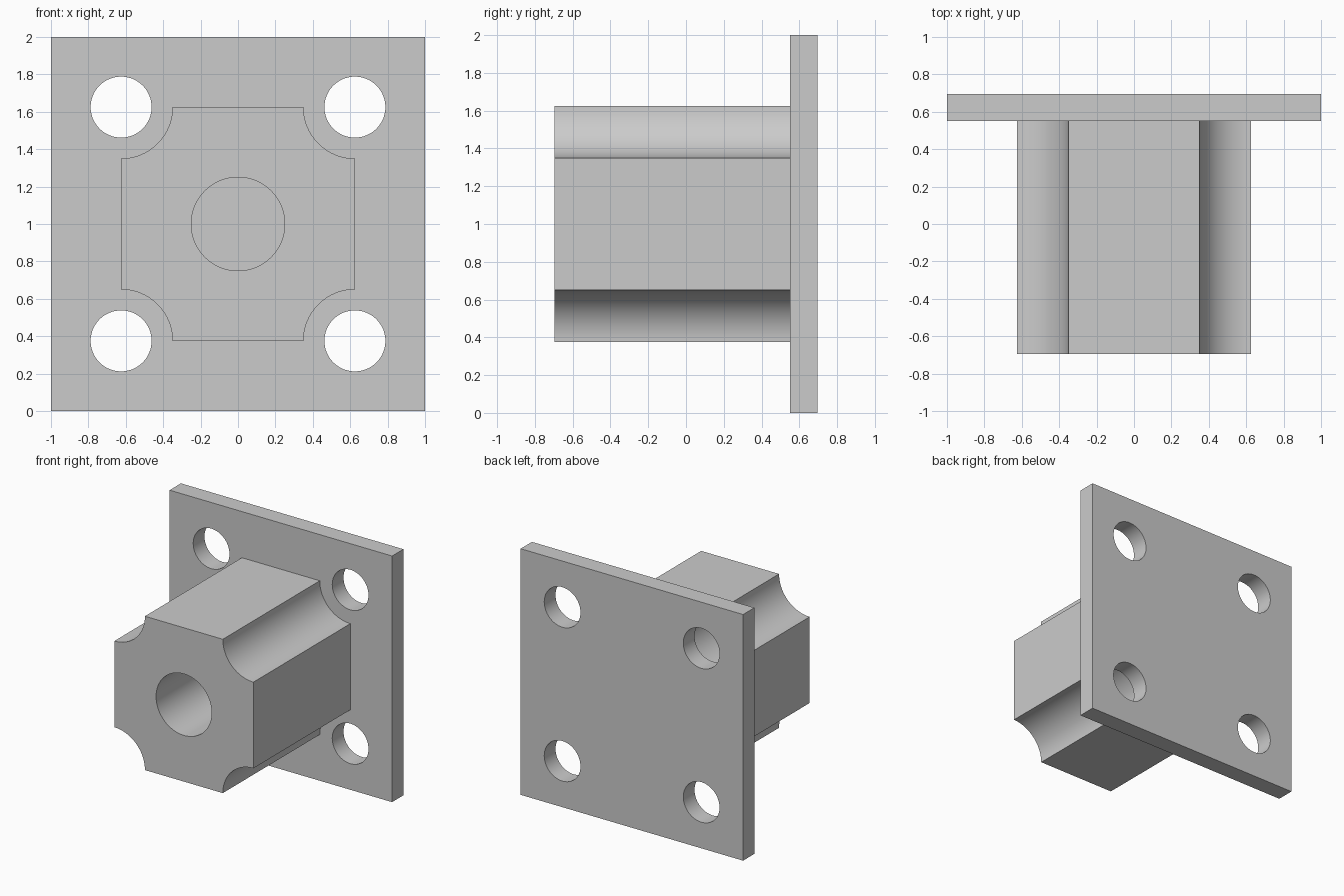
import bpy, bmesh, math

cube = bpy.data.objects.get("Cube")
if cube:
    bpy.data.objects.remove(cube, do_unlink=True)

# Single grey material
grey = bpy.data.materials.new("light grey")
grey.use_nodes = True
COLOUR = (0.6, 0.6, 0.6, 1)
grey.diffuse_color = COLOUR
grey.node_tree.nodes["Principled BSDF"].inputs["Base Color"].default_value = COLOUR

MID = 1.0      # height of the central axis
PITCH = 0.625  # offset of the bolt holes and the block sides


def arc(cx, cz, r, start, sweep, steps):
    """Points on an arc; a full circle leaves out the repeated last point."""
    count = steps if sweep == 360 else steps + 1
    angles = [math.radians(start + sweep * i / steps) for i in range(count)]
    return [(cx + r * math.cos(a), cz + r * math.sin(a)) for a in angles]


def extruded_part(name, loops, y_front, y_back):
    """Fill an outline with its holes in the XZ plane and extrude it along y."""
    bm = bmesh.new()
    edges = []
    for loop in loops:
        verts = [bm.verts.new((x, y_front, z)) for x, z in loop]
        edges += [bm.edges.new((v, verts[i - 1])) for i, v in enumerate(verts)]
    bmesh.ops.triangle_fill(bm, edges=edges, use_beauty=True, normal=(0, -1, 0))
    result = bmesh.ops.extrude_face_region(bm, geom=bm.faces[:], use_keep_orig=True)
    moved = [g for g in result["geom"] if isinstance(g, bmesh.types.BMVert)]
    bmesh.ops.translate(bm, verts=moved, vec=(0, y_back - y_front, 0))
    bmesh.ops.recalc_face_normals(bm, faces=bm.faces[:])
    mesh = bpy.data.meshes.new(name)
    bm.to_mesh(mesh)
    bm.free()
    mesh.materials.append(grey)
    obj = bpy.data.objects.new(name, mesh)
    bpy.context.collection.objects.link(obj)
    bpy.ops.object.select_all(action="DESELECT")
    obj.select_set(True)
    bpy.context.view_layer.objects.active = obj
    bpy.ops.object.shade_smooth_by_angle(angle=math.radians(30))
    return obj


# Corners in counter-clockwise order
corners = [(1, 1), (-1, 1), (-1, -1), (1, -1)]

# Square mounting plate with four bolt holes
plate = [(sx, MID + sz) for sx, sz in corners]
bolt_holes = [arc(sx * PITCH, MID + sz * PITCH, 0.163, 0, 360, 64) for sx, sz in corners]
extruded_part("mounting_plate", [plate] + bolt_holes, 0.55, 0.695)

# Block with scooped corners and a round bore that ends at the plate
block = []
for i, (sx, sz) in enumerate(corners):
    block += arc(sx * PITCH, MID + sz * PITCH, 0.275, 270 + 90 * i, -90, 24)
bore = arc(0, MID, 0.25, 0, 360, 64)
extruded_part("scooped_block", [block, bore], -0.695, 0.55)
